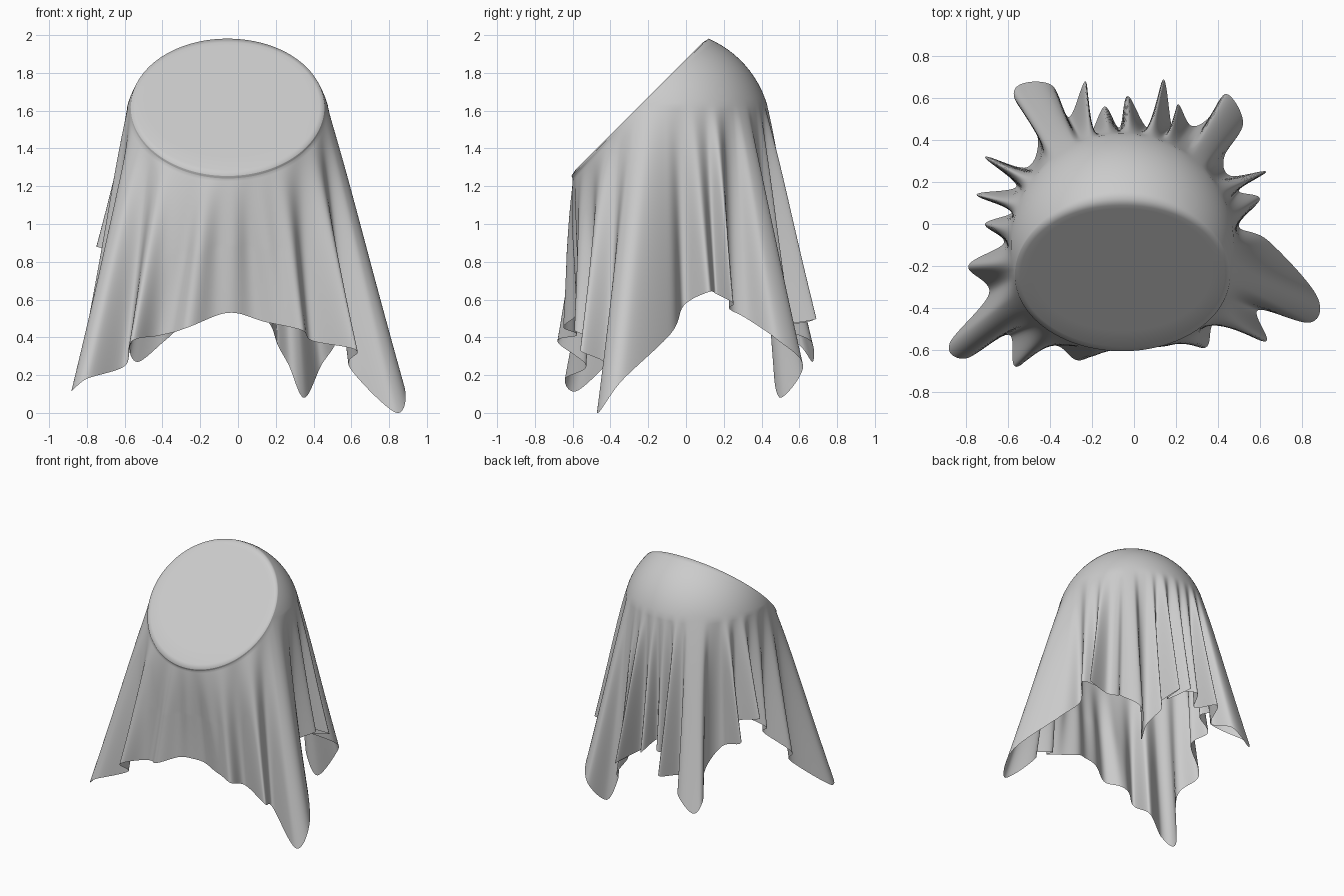
import bpy, bmesh
from math import sin, cos, atan, atan2, asin, sqrt, pi, radians, tau
from mathutils import Vector

if "Cube" in bpy.data.objects:
    bpy.data.objects.remove(bpy.data.objects["Cube"])

# Hidden form under the cloth: a ball with a slanted flat cut facing front-up
C, R, CUT = Vector((-0.055, -0.10, 1.475)), 0.552, 0.21
NORMAL = Vector((0, -1, 1)).normalized()

# Hem of the cloth (x, y, z), counter-clockwise from the right side
HEM = [
    (.50, -.01, .57), (.60, .12, .64), (.50, .16, .63), (.63, .25, .58),
    (.46, .23, .55), (.43, .32, .50), (.52, .48, .39), (.44, .62, .25),
    (.35, .50, .08), (.27, .47, .25), (.21, .57, .36), (.18, .47, .45),
    (.14, .69, .50), (.07, .46, .54), (-.03, .61, .60), (-.07, .46, .66),
    (-.14, .56, .62), (-.21, .44, .58), (-.23, .68, .50), (-.31, .51, .45),
    (-.39, .66, .38), (-.53, .67, .27), (-.57, .60, .36), (-.46, .42, .50),
    (-.51, .27, .65), (-.71, .32, .75), (-.56, .18, .82), (-.75, .14, .88),
    (-.58, .06, .82), (-.71, .00, .75), (-.62, -.09, .65), (-.79, -.20, .50),
    (-.69, -.33, .35), (-.88, -.57, .12), (-.80, -.64, .18), (-.60, -.53, .25),
    (-.56, -.68, .38), (-.41, -.57, .41), (-.27, -.64, .45), (-.05, -.57, .53),
    (.15, -.54, .48), (.33, -.59, .44), (.40, -.47, .38), (.63, -.56, .33),
    (.59, -.41, .24), (.84, -.47, .00), (.87, -.34, .17), (.64, -.08, .42)]
N, SUB = len(HEM), 11


def spline(p0, p1, p2, p3, t):
    return 0.5 * (2 * p1 + (p2 - p0) * t + (2 * p0 - 5 * p1 + 4 * p2 - p3) * t * t
                  + (3 * p1 - p0 - 3 * p2 + p3) * t ** 3)


# Azimuth of each hem point, unwrapped and averaged so the folds fan out evenly
raw = [atan2(y - C.y, x - C.x) for x, y, z in HEM]
for i in range(1, N):
    while raw[i] < raw[i - 1] - pi:
        raw[i] += tau


def azimuth(i):
    return raw[i % N] + tau * (i // N)


def smooth_azimuth(i):
    return sum(azimuth(i + k) for k in range(-3, 4)) / 7


def on_form(theta, e):
    d = Vector((cos(theta) * cos(e), sin(theta) * cos(e), sin(e)))
    facing = d.dot(NORMAL)
    return C + d * (min(R, CUT / facing) if facing > 1e-4 else R)


def column(theta, hem):
    """One strip of cloth from the crown over the rim and down to the hem."""
    s = sin(theta)
    rim = atan(s) + asin(CUT / R * sqrt(2) / sqrt(1 + s * s))
    end = min(radians(16), rim - radians(2.5))
    pts = [on_form(theta, pi / 2 + (rim + .025 - pi / 2) * k / 20) for k in range(1, 21)]
    pts += [on_form(theta, rim - .015 + (end - rim + .015) * k / 12) for k in range(13)]
    top = pts[-1]
    out = Vector((cos(theta), sin(theta), 0))
    for k in range(1, 49):
        t = k / 48
        p = top.lerp(hem, t)
        # slight bulge over the form, and fine pleats across the front
        p += out * 0.07 * t * (1 - t) ** 3
        p += out * 0.012 * sin(24 * theta) * max(0, -s) ** 3 * min(1, 2 * t)
        p.z = max(p.z, 0)
        pts.append(p)
    return pts


# Draped cloth
bm = bmesh.new()
crown = bm.verts.new(on_form(0, pi / 2))
cols = []
for i in range(N):
    p = [Vector(HEM[(i + k) % N]) for k in (-1, 0, 1, 2)]
    a = [smooth_azimuth(i + k) for k in (-1, 0, 1, 2)]
    for j in range(SUB):
        pts = column(spline(*a, j / SUB), spline(*p, j / SUB))
        cols.append([bm.verts.new(q) for q in pts])
for a, b in zip(cols, cols[1:] + cols[:1]):
    bm.faces.new((crown, a[0], b[0]))
    for k in range(len(a) - 1):
        bm.faces.new((a[k], a[k + 1], b[k + 1], b[k]))
me = bpy.data.meshes.new("draped_cloth")
bm.to_mesh(me)
bm.free()
for f in me.polygons:
    f.use_smooth = True
ob = bpy.data.objects.new("draped_cloth", me)
bpy.context.collection.objects.link(ob)
